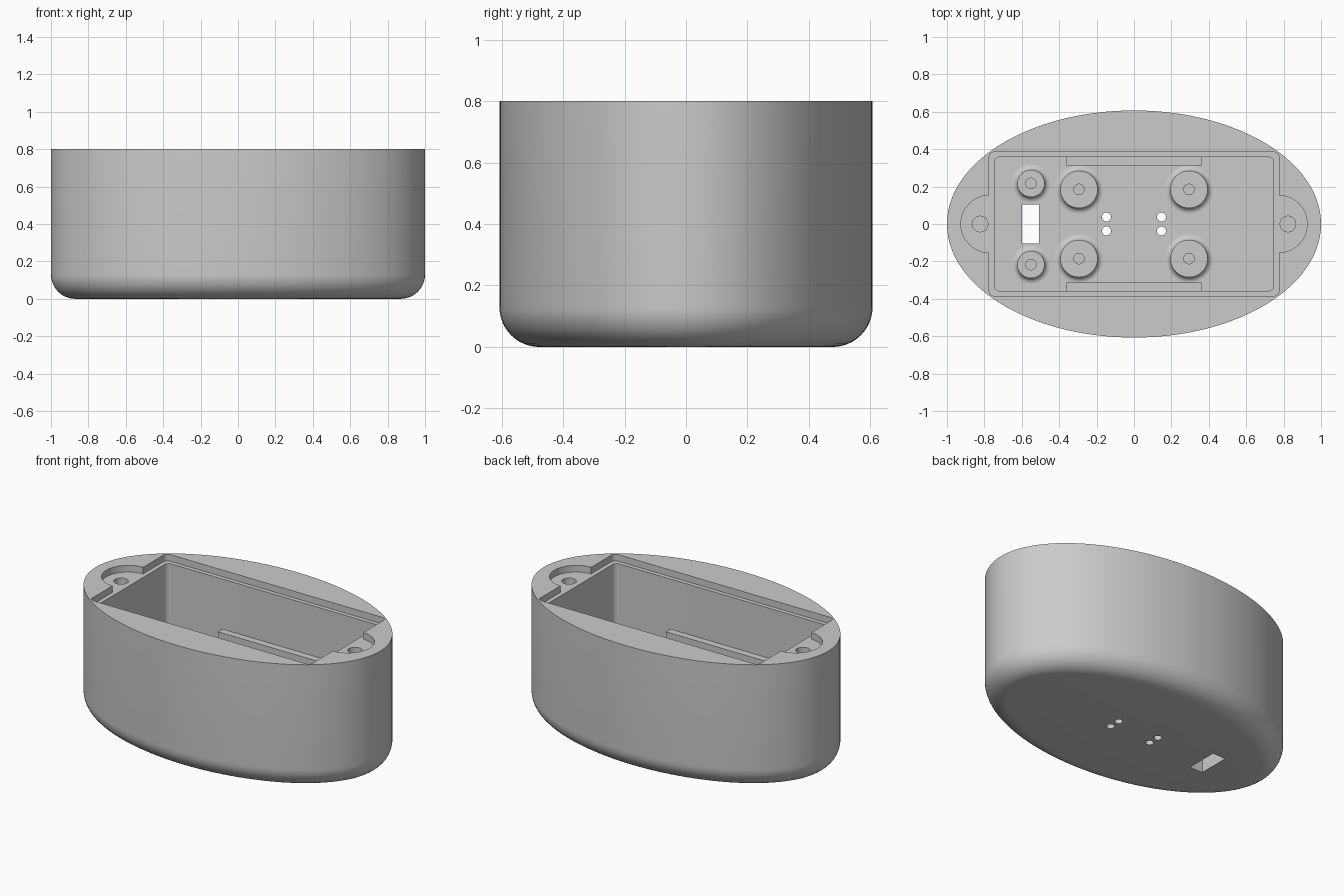
import bpy, bmesh
from math import sin, cos, pi, radians, hypot

if "Cube" in bpy.data.objects:
    bpy.data.objects.remove(bpy.data.objects["Cube"], do_unlink=True)

A, B, TOP = 1.0, 0.607, 0.8     # half length, half depth, height
FILLET = 0.13                   # rounded lower edge
FLOOR = 0.1                     # cavity floor level
LEDGE = TOP - 0.042             # lid recess level

grey = bpy.data.materials.new("plain grey")
grey.use_nodes = True
colour = (0.6, 0.6, 0.6, 1)
grey.diffuse_color = colour
grey.node_tree.nodes["Principled BSDF"].inputs["Base Color"].default_value = colour


def make_object(name, bm):
    bmesh.ops.recalc_face_normals(bm, faces=bm.faces[:])
    mesh = bpy.data.meshes.new(name)
    bm.to_mesh(mesh)
    bm.free()
    mesh.materials.append(grey)
    obj = bpy.data.objects.new(name, mesh)
    bpy.context.collection.objects.link(obj)
    return obj


def loft(name, rings, caps=True):
    """Skin a stack of equal closed rings."""
    bm = bmesh.new()
    loops = [[bm.verts.new(p) for p in ring] for ring in rings]
    n = len(loops[0])
    for low, high in zip(loops, loops[1:]):
        for i in range(n):
            j = (i + 1) % n
            bm.faces.new((low[i], low[j], high[j], high[i]))
    if caps:
        bm.faces.new(loops[0][::-1])
        bm.faces.new(loops[-1])
    return make_object(name, bm)


def ellipse(inset, z, n=160):
    ring = []
    for i in range(n):
        t = 2 * pi * i / n
        nx, ny = cos(t) / A, sin(t) / B
        k = inset / hypot(nx, ny)
        ring.append((A * cos(t) - nx * k, B * sin(t) - ny * k, z))
    return ring


def rounded_box(name, hx, hy, r, z0, z1, cx=0, cy=0, steps=8):
    outline = []
    for q, (sx, sy) in enumerate(((1, 1), (-1, 1), (-1, -1), (1, -1))):
        for i in range(steps + 1):
            t = (q + i / steps) * pi / 2
            outline.append((cx + sx * (hx - r) + r * cos(t), cy + sy * (hy - r) + r * sin(t)))
    return loft(name, [[(x, y, z) for x, y in outline] for z in (z0, z1)])


def box(name, x0, x1, y0, y1, z0, z1):
    corners = ((x0, y0), (x1, y0), (x1, y1), (x0, y1))
    return loft(name, [[(x, y, z) for x, y in corners] for z in (z0, z1)])


def circle(cx, cy, r, z, n):
    return [(cx + r * cos(2 * pi * i / n), cy + r * sin(2 * pi * i / n), z) for i in range(n)]


def cylinder(name, cx, cy, r, z0, z1, n=48):
    return loft(name, [circle(cx, cy, r, z, n) for z in (z0, z1)])


def activate(obj):
    bpy.ops.object.select_all(action='DESELECT')
    obj.select_set(True)
    bpy.context.view_layer.objects.active = obj


def cut(obj, cutter):
    mod = obj.modifiers.new("cut", 'BOOLEAN')
    mod.operation, mod.solver, mod.object = 'DIFFERENCE', 'EXACT', cutter
    activate(obj)
    bpy.ops.object.modifier_apply(modifier=mod.name)
    bpy.data.objects.remove(cutter, do_unlink=True)


def smooth(obj):
    activate(obj)
    bpy.ops.object.shade_smooth_by_angle(angle=radians(30))


# Oval shell with a rounded lower edge
rings = []
for i in range(13):
    t = i / 12 * pi / 2
    rings.append(ellipse(FILLET * (1 - sin(t)), FILLET * (1 - cos(t))))
rings.append(ellipse(0, TOP))
shell = loft("shell", rings)

# Lid recess, with a round ear and screw hole at each end
above = TOP + 0.1
cut(shell, rounded_box("recess_cutter", 0.775, 0.385, 0.03, LEDGE, above))
for side in (-1, 1):
    cut(shell, cylinder("ear_cutter", side * 0.773, 0, 0.153, LEDGE, above, 64))
    cut(shell, cylinder("screw_cutter", side * 0.823, 0, 0.042, TOP - 0.35, above, 32))

# Main cavity
cut(shell, rounded_box("cavity_cutter", 0.747, 0.358, 0.03, FLOOR, above))

# Openings through the floor
cut(shell, box("slot_cutter", -0.6, -0.508, -0.103, 0.103, -0.1, FLOOR + 0.1))
for x in (-0.147, 0.147):
    for y in (-0.037, 0.037):
        cut(shell, cylinder("pin_hole_cutter", x, y, 0.024, -0.1, FLOOR + 0.1, 24))
smooth(shell)


def post(name, cx, cy, r, height, bore=0.028, flare=0.03):
    """Screw post with a blind bore and a flared foot."""
    top = FLOOR + height
    profile = [(0.0005, FLOOR + 0.02), (bore, FLOOR + 0.02), (bore, top), (r, top)]
    for i in range(7):
        t = i / 6 * pi / 2
        profile.append((r + flare * (1 - cos(t)), FLOOR + flare * (1 - sin(t))))
    smooth(loft(name, [circle(cx, cy, rad, z, 40) for rad, z in profile], caps=True))


# Screw posts and side rails, mirrored front to back
for sign, where in ((-1, "front"), (1, "back")):
    post(f"{where}_right_post", -0.294, sign * 0.185, 0.1, 0.14)
    post(f"{where}_left_post", 0.294, sign * 0.185, 0.1, 0.14)
    post(f"{where}_small_post", -0.551, sign * 0.217, 0.073, 0.12)
    y0, y1 = sorted((sign * 0.313, sign * 0.365))
    box(f"{where}_rail", -0.36, 0.36, y0, y1, FLOOR - 0.01, 0.44)
